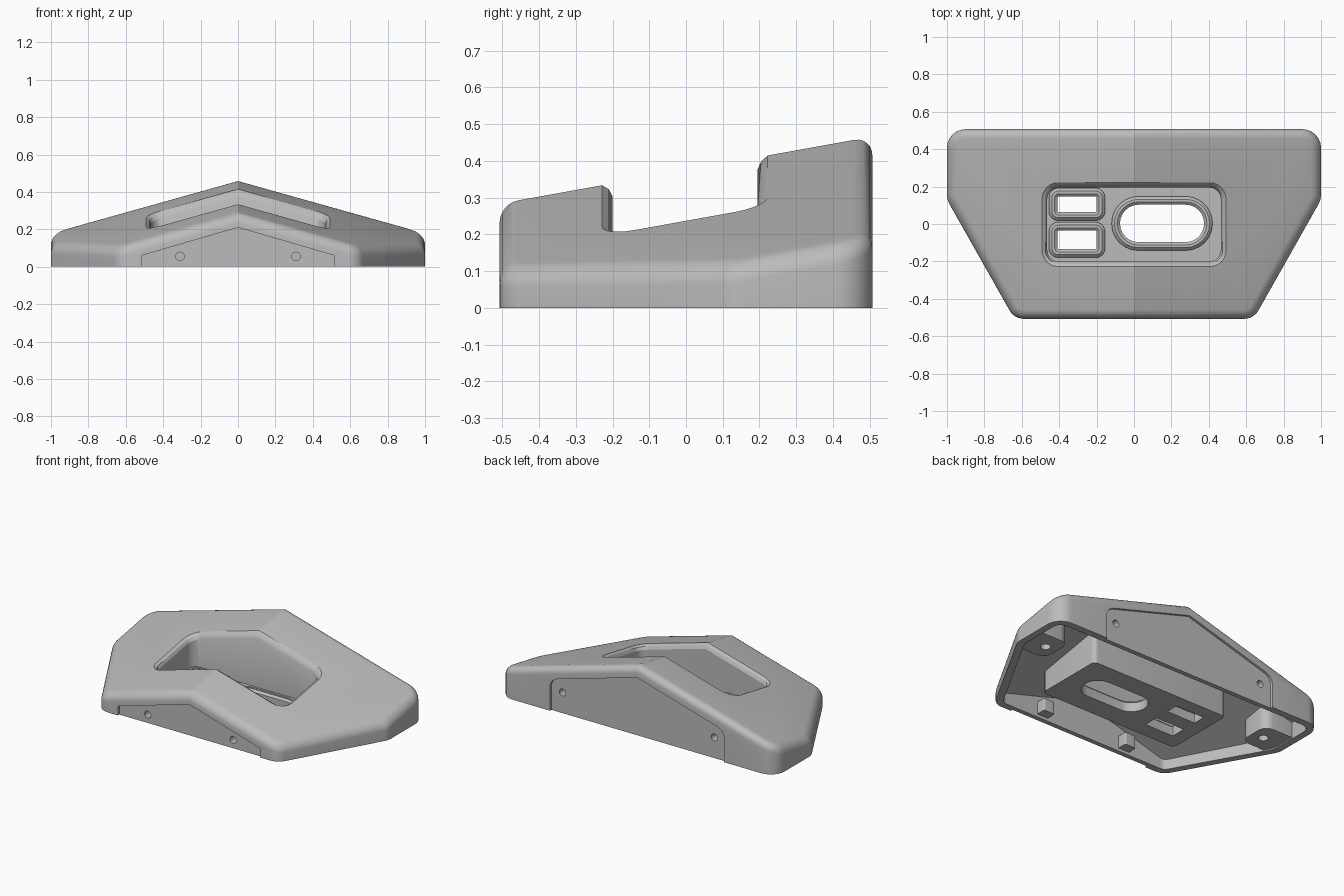
import bpy, bmesh
from math import sin, cos, pi
from mathutils import Vector, Matrix

cube = bpy.data.objects.get("Cube")
if cube:
    bpy.data.objects.remove(cube, do_unlink=True)

grey = bpy.data.materials.new("mid grey plastic")
grey.use_nodes = True
grey.diffuse_color = (0.5, 0.5, 0.5, 1)
grey.node_tree.nodes["Principled BSDF"].inputs["Base Color"].default_value = grey.diffuse_color


def roof(drop):
    """Height of the gabled, forward-sloping roof, lowered by drop."""
    return lambda x, y: 0.375 + 0.18 * y - 0.28 * abs(x) - drop


def flat(z):
    return lambda x, y: z


def outline(corners, inset, segs=6):
    """Rounded anticlockwise polygon from (x, y, radius) corners."""
    pts = []
    n = len(corners)
    for i, (x, y, r) in enumerate(corners):
        v = Vector((x, y))
        a = (v - Vector(corners[i - 1][:2])).normalized()
        b = (Vector(corners[(i + 1) % n][:2]) - v).normalized()
        na, nb = Vector((a.y, -a.x)), Vector((b.y, -b.x))
        centre = v - (na + nb) / (1 + na.dot(nb)) * r
        if r == 0:
            pts.append(v - na * inset)
            continue
        turn = na.angle_signed(nb)
        for k in range(segs + 1):
            normal = na.copy()
            normal.rotate(Matrix.Rotation(-turn * k / segs, 2))
            pts.append(centre + normal * (r - inset))
    return pts


def add_object(name, bm):
    bmesh.ops.recalc_face_normals(bm, faces=bm.faces)
    mesh = bpy.data.meshes.new(name)
    bm.to_mesh(mesh)
    bm.free()
    mesh.materials.append(grey)
    obj = bpy.data.objects.new(name, mesh)
    bpy.context.collection.objects.link(obj)
    return obj


def loft(name, corners, levels):
    """Solid through rings given as (inset, height function)."""
    bm = bmesh.new()
    rings = []
    for inset, height in levels:
        rings.append([bm.verts.new((p.x, p.y, height(p.x, p.y)))
                      for p in outline(corners, inset)])
    n = len(rings[0])
    for low, high in zip(rings, rings[1:]):
        for i in range(n):
            j = (i + 1) % n
            bm.faces.new((low[i], low[j], high[j], high[i]))
    for ring in (rings[0], rings[-1]):
        cap = bm.faces.new(ring)
        ridge = [v for v in ring if abs(v.co.x) < 1e-6]
        if len(ridge) == 2:
            bmesh.utils.face_split(cap, ridge[0], ridge[1])
    return add_object(name, bm)


def rounded_box(hx, hy, r, cx=0, cy=0):
    """Rounded rectangle with middle points on its long sides."""
    return [(cx + hx, cy - hy, r), (cx + hx, cy + hy, r), (cx, cy + hy, 0),
            (cx - hx, cy + hy, r), (cx - hx, cy - hy, r), (cx, cy - hy, 0)]


def prism_y(name, points, y0, y1):
    bm = bmesh.new()
    face = bm.faces.new([bm.verts.new((x, y0, z)) for x, z in points])
    geom = bmesh.ops.extrude_face_region(bm, geom=[face])["geom"]
    bmesh.ops.translate(bm, vec=(0, y1 - y0, 0),
                        verts=[g for g in geom if isinstance(g, bmesh.types.BMVert)])
    return add_object(name, bm)


def disc(r, cx, cz, n=20):
    return [(cx + r * cos(2 * pi * k / n), cz + r * sin(2 * pi * k / n)) for k in range(n)]


def block(name, x, y, hx, hy, r, z0, z1):
    return loft(name, rounded_box(hx, hy, r, x, y), [(0, flat(z0)), (0, flat(z1))])


def carve(target, cutter, keep=False):
    mod = target.modifiers.new("cut", "BOOLEAN")
    mod.operation = "DIFFERENCE"
    mod.solver = "EXACT"
    mod.object = cutter
    bpy.context.view_layer.objects.active = target
    bpy.ops.object.modifier_apply(modifier=mod.name)
    if not keep:
        bpy.data.objects.remove(cutter, do_unlink=True)


# Outer housing with rounded upper rim
plan = [(0, -0.507, 0), (0.64, -0.507, 0.09), (1, 0.13, 0.11), (1, 0.507, 0.1),
        (0, 0.507, 0), (-1, 0.507, 0.1), (-1, 0.13, 0.11), (-0.64, -0.507, 0.09)]
R = 0.05
rim = [(R * (1 - cos(t)), roof(R * (1 - sin(t)))) for t in [k * pi / 12 for k in range(7)]]
housing = loft("housing", plan, [(0, flat(0))] + rim)

# Hollow underside, leaving the tray, screw posts and fixing tabs standing
cavity = loft("cavity", plan, [(0.045, flat(-0.1)), (0.045, roof(0.055))])
carve(cavity, loft("tray_body", rounded_box(0.5, 0.235, 0.03),
                   [(0, flat(0.008)), (0, flat(0.6))]))
for s in (-1, 1):
    carve(cavity, block("side_post", s * 0.88, 0.19, 0.13, 0.11, 0.06, 0.008, 0.6))
    carve(cavity, block("front_tab", s * 0.31, -0.44, 0.04, 0.04, 0.01, 0.02, 0.1))
    carve(cavity, block("rear_tab", s * 0.55, 0.45, 0.04, 0.04, 0.01, 0.09, 0.6))
carve(housing, cavity)

# Control pocket with a chamfered mouth
carve(housing, loft("pocket", rounded_box(0.464, 0.197, 0.06, 0, -0.003),
                    [(0, flat(0.055)), (0, roof(0.035)), (-0.01, roof(0.014)),
                     (-0.028, roof(0)), (-0.028, roof(-0.2))]))

# Recessed end panels
carve(housing, prism_y("front_recess", [(-0.515, -0.1), (0.515, -0.1), (0.515, 0.06),
                                        (0, 0.21), (-0.515, 0.06)], -0.6, -0.492))
carve(housing, prism_y("rear_recess", [(-0.63, -0.1), (0.63, -0.1), (0.63, 0.17),
                                       (0.615, 0.2), (0.58, 0.22), (0, 0.385),
                                       (-0.58, 0.22), (-0.615, 0.2), (-0.63, 0.17)],
                       0.492, 0.6))

# Screw holes in the panels and posts
for s in (-1, 1):
    carve(housing, prism_y("front_hole", disc(0.023, s * 0.31, 0.055), -0.6, -0.43))
    carve(housing, prism_y("rear_hole", disc(0.023, s * 0.55, 0.135), 0.44, 0.6))
    carve(housing, block("post_hole", s * 0.83, 0.185, 0.03, 0.03, 0.029, -0.1, 0.1))

# Raised frames around the tray openings
parts = [housing]
openings = [("grip_slot", 0.15, 0.003, 0.27, 0.145, 0.144, 0.045),
            ("rear_switch", -0.305, 0.105, 0.15, 0.087, 0.05, 0.046),
            ("front_switch", -0.305, -0.085, 0.15, 0.095, 0.05, 0.046)]
for name, x, y, hx, hy, r, wall in openings:
    frame = loft(name + "_frame", rounded_box(hx, hy, r, x, y),
                 [(0, flat(0.045)), (0, flat(0.07)), (0.016, flat(0.085))])
    hole = loft(name + "_hole", rounded_box(hx, hy, r, x, y),
                [(wall, flat(-0.1)), (wall, flat(0.068)), (wall - 0.015, flat(0.08)),
                 (wall - 0.015, flat(0.2))])
    carve(frame, hole, keep=True)
    carve(housing, hole)
    parts.append(frame)

# Smooth rounded areas, crisp edges
for obj in parts:
    bpy.ops.object.select_all(action="DESELECT")
    obj.select_set(True)
    bpy.context.view_layer.objects.active = obj
    bpy.ops.object.shade_smooth_by_angle(angle=pi / 7)
